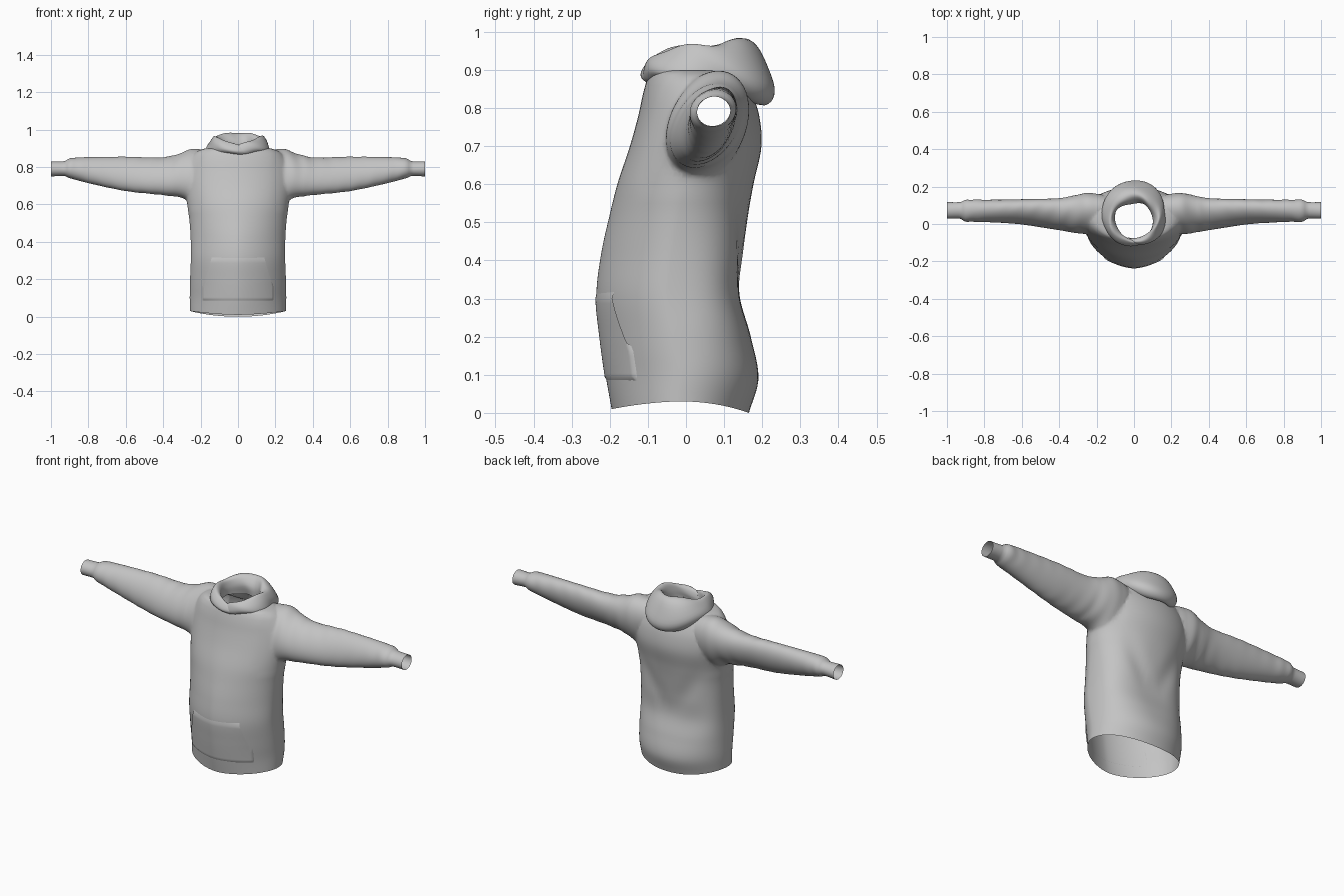
import bpy, bmesh, math
from mathutils import Vector

if "Cube" in bpy.data.objects:
    bpy.data.objects.remove(bpy.data.objects["Cube"])

grey = bpy.data.materials.new("grey fabric")
grey.diffuse_color = (0.55, 0.55, 0.55, 1)
grey.use_nodes = True
grey.node_tree.nodes["Principled BSDF"].inputs["Base Color"].default_value = grey.diffuse_color


def curve(keys, t):
    """Smooth value row at t from rows of (t, a, b, ...)."""
    n = len(keys)
    i = 0
    while i < n - 2 and t > keys[i + 1][0]:
        i += 1
    k0, k1 = keys[i], keys[i + 1]
    h = k1[0] - k0[0]
    u = min(1, max(0, (t - k0[0]) / h))

    def slope(j, c):
        a, b = keys[max(0, j - 1)], keys[min(n - 1, j + 1)]
        return (b[c] - a[c]) / (b[0] - a[0])
    return [(2*u**3 - 3*u*u + 1) * k0[c] + (u**3 - 2*u*u + u) * h * slope(i, c)
            + (3*u*u - 2*u**3) * k1[c] + (u**3 - u*u) * h * slope(i + 1, c)
            for c in range(1, len(k0))]


def make(name, rows, closed=True, caps=False):
    """Skin a list of point rows; caps are fans around a centre point."""
    bm = bmesh.new()
    vs = [[bm.verts.new(p) for p in r] for r in rows]
    n = len(rows[0])
    for a, b in zip(vs, vs[1:]):
        for i in range(n if closed else n - 1):
            j = (i + 1) % n
            bm.faces.new((a[i], a[j], b[j], b[i]))
    centres = []
    if caps:
        for r in (vs[0], vs[-1]):
            c = sum((v.co for v in r), Vector()) / n
            centres.append(c)
            cv = bm.verts.new(c)
            for i in range(n):
                bm.faces.new((r[i], r[(i + 1) % n], cv))
    bmesh.ops.recalc_face_normals(bm, faces=bm.faces)
    me = bpy.data.meshes.new(name)
    bm.to_mesh(me)
    bm.free()
    me.materials.append(grey)
    me.shade_smooth()
    ob = bpy.data.objects.new(name, me)
    bpy.context.collection.objects.link(ob)
    return ob, centres


# Torso: z, half width, front y, back y, front fullness, back fullness
TORSO = [(0, .256, -.195, .165, 1.75, 2.1), (.09, .258, -.21, .19, 1.72, 2.1),
         (.2, .256, -.225, .17, 1.7, 2.5), (.31, .252, -.235, .142, 1.68, 3),
         (.42, .253, -.222, .15, 1.7, 2.7), (.52, .26, -.2, .163, 1.8, 2.3),
         (.6, .272, -.18, .177, 1.9, 2.1), (.7, .283, -.147, .198, 2, 2),
         (.78, .278, -.125, .192, 2, 2), (.84, .258, -.112, .172, 2, 2),
         (.88, .225, -.1, .15, 2, 2), (.898, .18, -.09, .13, 2, 2),
         (.902, .11, -.08, .12, 2, 2)]


def torso_row(z, n=80):
    hx, yf, yb, pf, pb = curve(TORSO, z)
    row = []
    for i in range(n):
        a = 2 * math.pi * i / n
        c, s = math.cos(a), math.sin(a)
        e = 2 / (pb if s > 0 else pf)
        x = math.copysign(abs(c) ** e, c) * hx
        y = (yf + yb) / 2 + (yb - yf) / 2 * math.copysign(abs(s) ** e, s)
        hem = max(0, 1 - z / .15) * (.03 * c * c + (.01 if s < 0 else 0) * s * s)
        if s > 0:  # drape folds running down to the middle of the back
            fold = .03 + .5 * max(0, z - .32)
            y -= .01 * s * math.exp(-((abs(x) - fold) / .05) ** 2 - ((z - .46) / .13) ** 2)
        row.append((x, y, z + hem))
    return row


zs = [.86 * i / 50 for i in range(50)] + [.86 + .042 * i / 10 for i in range(11)]
torso, centres = make("hoodie_body", [torso_row(z) for z in zs], caps=True)

# Sleeve: x, top z, bottom z, front y, back y
SLEEVE = [(.14, .885, .62, -.05, .15), (.25, .9, .612, -.055, .168),
          (.3, .877, .635, -.05, .157), (.4, .852, .65, -.03, .135),
          (.6, .855, .672, 0, .13), (.8, .853, .714, .01, .13),
          (.89, .848, .738, .01, .132), (.91, .842, .744, .014, .128),
          (.922, .832, .752, .026, .119), (1, .83, .75, .027, .118)]


def sleeve_row(x, side, n=48):
    zt, zb, yf, yb = curve(SLEEVE, x)
    row = []
    for i in range(n):
        a = 2 * math.pi * i / n
        c, s = math.cos(a), math.sin(a)
        k = 1
        if .24 < x < .9:  # cloth wrinkles, stronger at shoulder and cuff
            amp = .008 + .03 * math.exp(-((x - .3) / .07) ** 2) + .02 * math.exp(-((x - .86) / .05) ** 2)
            k += amp * math.sin(75 * x + 3 * c + side) * (.5 + .5 * math.sin(2 * a + 9 * x))
        lean = .03 * min(1, (1 - x) * 2) * s
        row.append((side * x, (yf + yb) / 2 + (yb - yf) / 2 * c * k * .97 + lean,
                    (zt + zb) / 2 + (zt - zb) / 2 * s * k))
    return row


for side in (-1, 1):
    xs = [.14 + .86 * i / 70 for i in range(71)]
    sleeve, c = make("sleeve", [sleeve_row(x, side) for x in xs], caps=True)
    centres.append(c[1])
    mod = torso.modifiers.new("join sleeve", 'BOOLEAN')
    mod.operation, mod.solver, mod.object = 'UNION', 'EXACT', sleeve
    bpy.context.view_layer.objects.active = torso
    bpy.ops.object.modifier_apply(modifier=mod.name)
    bpy.data.objects.remove(sleeve)

# Open the neck, hem and cuffs, then soften the armhole seams
bm = bmesh.new()
bm.from_mesh(torso.data)
ends = [v for v in bm.verts if any((v.co - c).length < .002 for c in centres)]
bmesh.ops.delete(bm, geom=ends, context='VERTS')
seam = [v for v in bm.verts if .19 < abs(v.co.x) < .34 and v.co.z > .57]
for _ in range(6):
    bmesh.ops.smooth_vert(bm, verts=seam, factor=.5, use_axis_x=True, use_axis_y=True, use_axis_z=True)
bm.to_mesh(torso.data)
bm.free()
torso.data.shade_smooth()


# Front pocket: a slightly raised panel following the belly
def pocket_point(u, v):
    z = .085 + .235 * v
    w = .19 - .05 * max(0, (v - .35) / .65) ** .8
    x = u * w
    hx, yf, yb, p, _ = curve(TORSO, z)
    y = (yf + yb) / 2 - (yb - yf) / 2 * (1 - (abs(x) / hx) ** p) ** (1 / p)
    side_lift = .005 * abs(u) ** 3
    rim = v in (0, 1) or (abs(u) == 1 and (v < .4 or v > .95))
    return (x, y + (.0015 if rim else -.0025 - side_lift), z)


us = [-1, -.985] + [-.95 + 1.9 * i / 28 for i in range(29)] + [.985, 1]
vs = [0, .04] + [.08 + .78 * i / 16 for i in range(17)] + [.92, 1]
make("front_pocket", [[pocket_point(u, v) for u in us] for v in vs], closed=False)

# Hood: radius and height round the roll, at front, side and back
FRONT = [(0, .115, .86), (1, .127, .873), (2, .131, .885), (3, .126, .898),
         (4, .118, .905), (5, .11, .898), (6, .105, .88), (7, .105, .865)]
SIDE = [(0, .135, .875), (1, .16, .88), (2, .169, .9), (3, .158, .935),
        (4, .132, .965), (5, .112, .955), (6, .104, .92), (7, .108, .88)]
BACK = [(0, .13, .86), (1, .165, .805), (2, .2, .82), (3, .207, .865),
        (4, .165, .955), (5, .12, .985), (6, .085, .94), (7, .09, .88)]


def hood_row(t, n=28):
    a = math.pi / 2 + t * math.radians(197)  # ends overlap at the throat
    f = max(0, (abs(t) - .45) / .55) ** 1.5
    b = max(0, 1 - abs(t) / .5)
    b = b * b * (3 - 2 * b)
    lap = .01 * max(0, (t - .8) / .2)
    row = []
    for i in range(n + 1):
        q = 7 * i / n
        F, S, B = curve(FRONT, q), curve(SIDE, q), curve(BACK, q)
        r, z = (f * F[k] + b * B[k] + (1 - f - b) * S[k] for k in (0, 1))
        r += lap + .005 * math.sin(13 * t + 1.6 * q) * (1 - f)
        z += .004 * math.sin(17 * t + q) * (1 - f)
        row.append((r * math.cos(a), .028 + r * math.sin(a), z))
    return row


make("hood", [hood_row(-1 + 2 * i / 90) for i in range(91)], closed=False)
